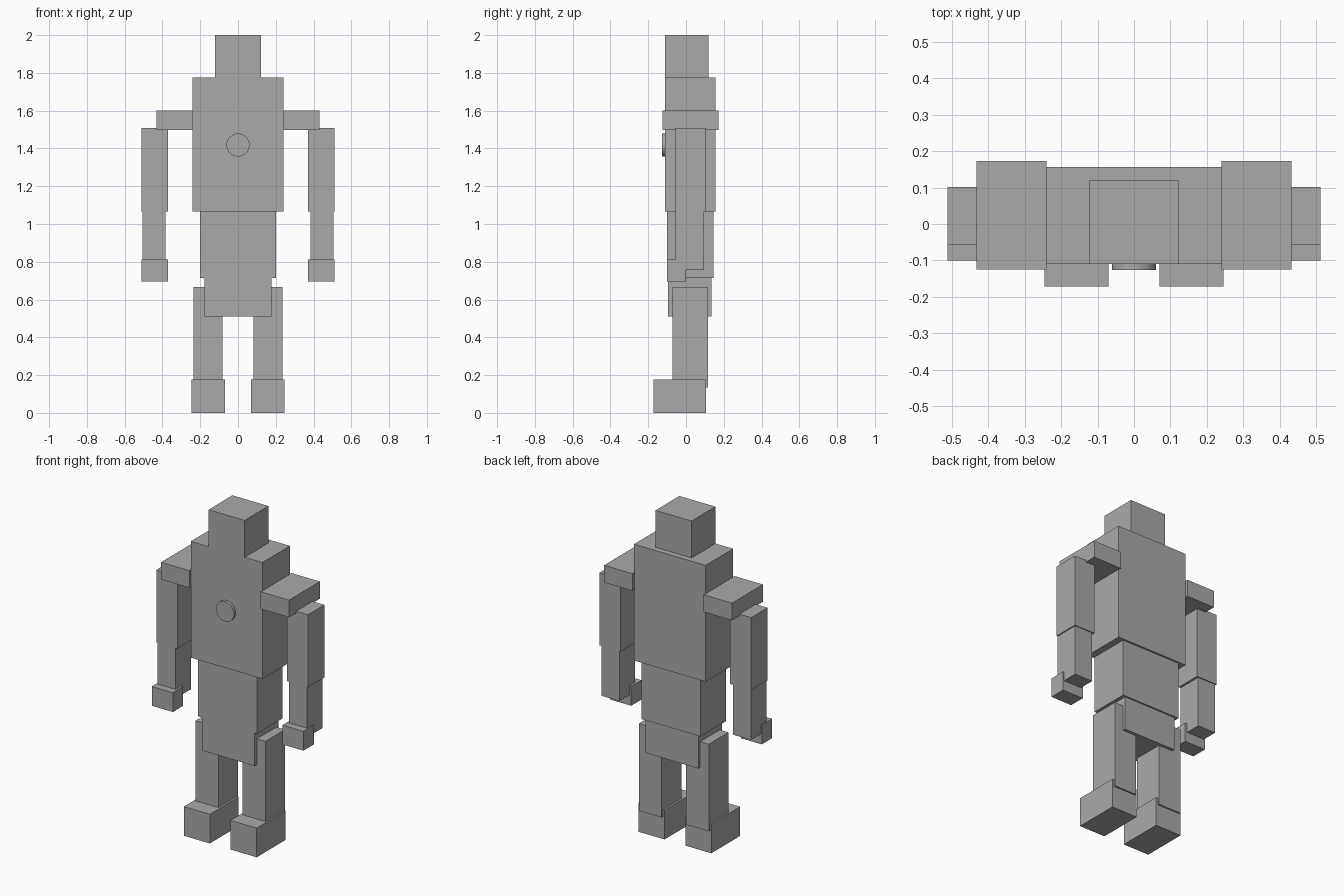
import bpy
from mathutils import Vector
from math import radians

cube = bpy.data.objects.get("Cube")
if cube:
    bpy.data.objects.remove(cube, do_unlink=True)

grey = bpy.data.materials.new("plain_grey")
grey.use_nodes = True
colour = (0.4, 0.4, 0.4, 1)
grey.diffuse_color = colour
grey.node_tree.nodes["Principled BSDF"].inputs["Base Color"].default_value = colour


def box(name, low, high):
    """Box spanning two opposite corners."""
    low, high = Vector(low), Vector(high)
    bpy.ops.mesh.primitive_cube_add(size=1, location=(low + high) / 2)
    ob = bpy.context.object
    ob.name = name
    ob.scale = high - low
    bpy.ops.object.transform_apply(location=False, rotation=False, scale=True)
    ob.data.materials.append(grey)
    return ob


def pair(name, low, high):
    """Left box and its mirror image on the right."""
    box("left_" + name, low, high)
    box("right_" + name, (-high[0], low[1], low[2]), (-low[0], high[1], high[2]))


# Head and trunk
box("head", (-0.122, -0.11, 1.775), (0.122, 0.12, 2.0))
box("chest", (-0.242, -0.11, 1.065), (0.242, 0.156, 1.775))
box("abdomen", (-0.2, -0.1, 0.715), (0.2, 0.145, 1.065))
box("pelvis", (-0.178, -0.095, 0.51), (0.178, 0.135, 0.715))

# Arms
pair("shoulder", (0.24, -0.125, 1.497), (0.432, 0.173, 1.602))
pair("upper_arm", (0.37, -0.056, 1.065), (0.512, 0.102, 1.508))
pair("forearm", (0.383, -0.056, 0.757), (0.505, 0.096, 1.065))
pair("hand", (0.37, -0.1, 0.695), (0.512, 0.0, 0.813))

# Legs
pair("leg", (0.082, -0.072, 0.135), (0.236, 0.117, 0.667))
pair("foot", (0.07, -0.171, 0.0), (0.246, 0.107, 0.178))

# Round chest disc
bpy.ops.mesh.primitive_cylinder_add(vertices=32, radius=0.061, depth=0.03,
                                    location=(0, -0.111, 1.418),
                                    rotation=(radians(90), 0, 0))
disc = bpy.context.object
disc.name = "chest_disc"
disc.data.materials.append(grey)
bpy.ops.object.shade_smooth_by_angle()
